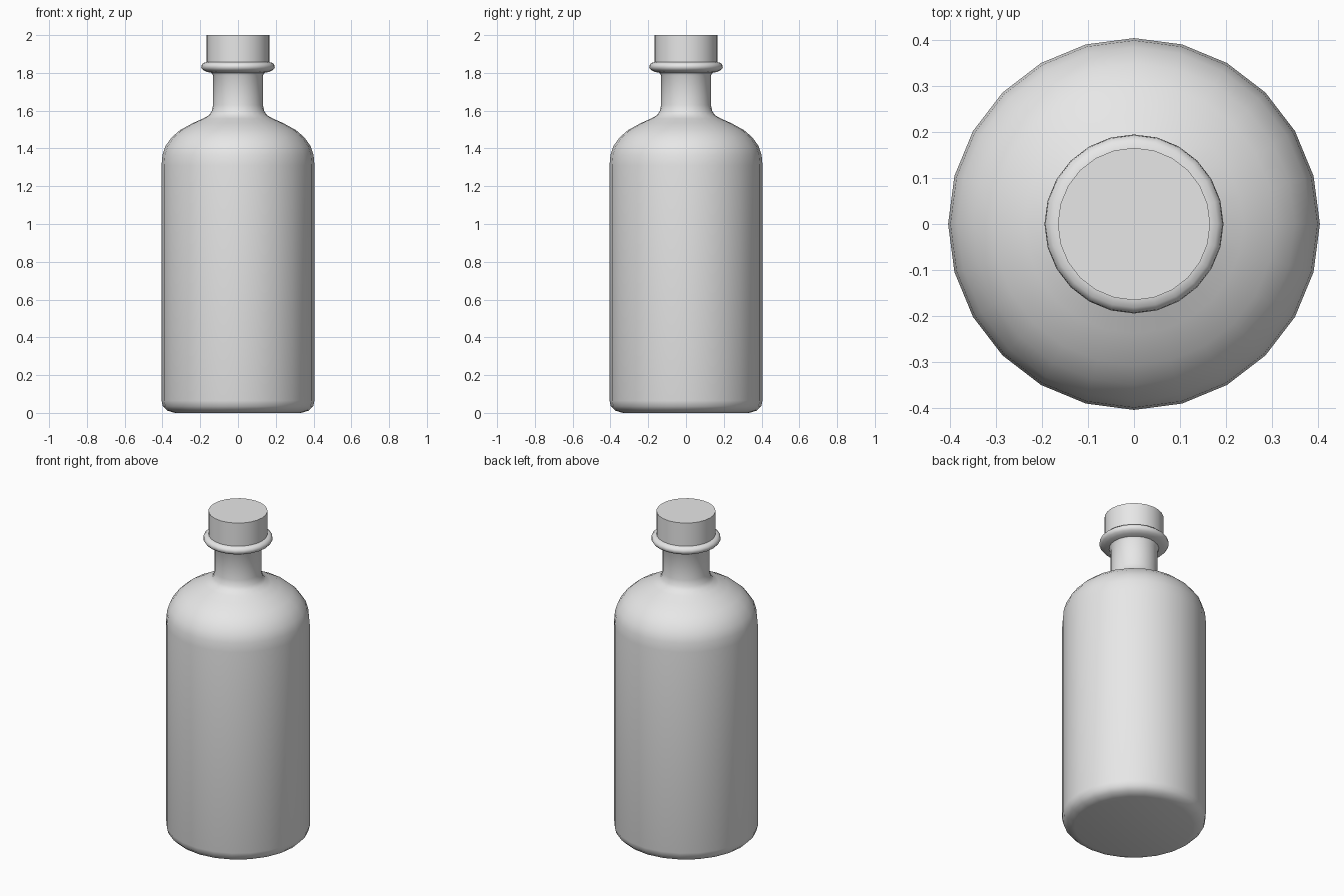
import bpy
import bmesh
from math import cos, sin, tau, radians

SIDES = 24

cube = bpy.data.objects.get("Cube")
if cube:
    bpy.data.objects.remove(cube, do_unlink=True)

grey = bpy.data.materials.new("plain grey")
grey.use_nodes = True
grey.diffuse_color = (0.8, 0.8, 0.8, 1)
grey.node_tree.nodes["Principled BSDF"].inputs["Base Color"].default_value = grey.diffuse_color


def lathe(name, profile):
    """Spin (radius, height) points around z, bottom to top, and cap both ends."""
    bm = bmesh.new()
    rings = [[bm.verts.new((r * cos(tau * i / SIDES), r * sin(tau * i / SIDES), z))
              for i in range(SIDES)] for r, z in profile]
    for low, high in zip(rings, rings[1:]):
        for i in range(SIDES):
            j = (i + 1) % SIDES
            bm.faces.new((low[i], low[j], high[j], high[i]))
    bm.faces.new(rings[0][::-1])
    bm.faces.new(rings[-1])
    mesh = bpy.data.meshes.new(name)
    bm.to_mesh(mesh)
    bm.free()
    mesh.materials.append(grey)
    obj = bpy.data.objects.new(name, mesh)
    bpy.context.collection.objects.link(obj)
    bpy.ops.object.select_all(action="DESELECT")
    obj.select_set(True)
    bpy.context.view_layer.objects.active = obj
    bpy.ops.object.shade_smooth_by_angle(angle=radians(50))
    return obj


# Rounded base, straight wall, domed shoulder and neck
base = [(0.335, 0), (0.375, 0.012), (0.398, 0.035), (0.405, 0.065)]
shoulder = [(0.405, 1.31), (0.4, 1.365), (0.385, 1.412), (0.35, 1.46), (0.307, 1.497),
            (0.238, 1.535), (0.185, 1.558)]
neck = [(0.155, 1.575), (0.14, 1.595), (0.132, 1.63), (0.132, 1.785)]
# Rolled lip around the mouth
lip = [(0.14, 1.8), (0.165, 1.805), (0.185, 1.815), (0.195, 1.828),
       (0.193, 1.842), (0.182, 1.853), (0.165, 1.857)]
lathe("bottle", base + shoulder + neck + lip)

# Flat-topped stopper
lathe("stopper", [(0.166, 1.85), (0.166, 2)])
